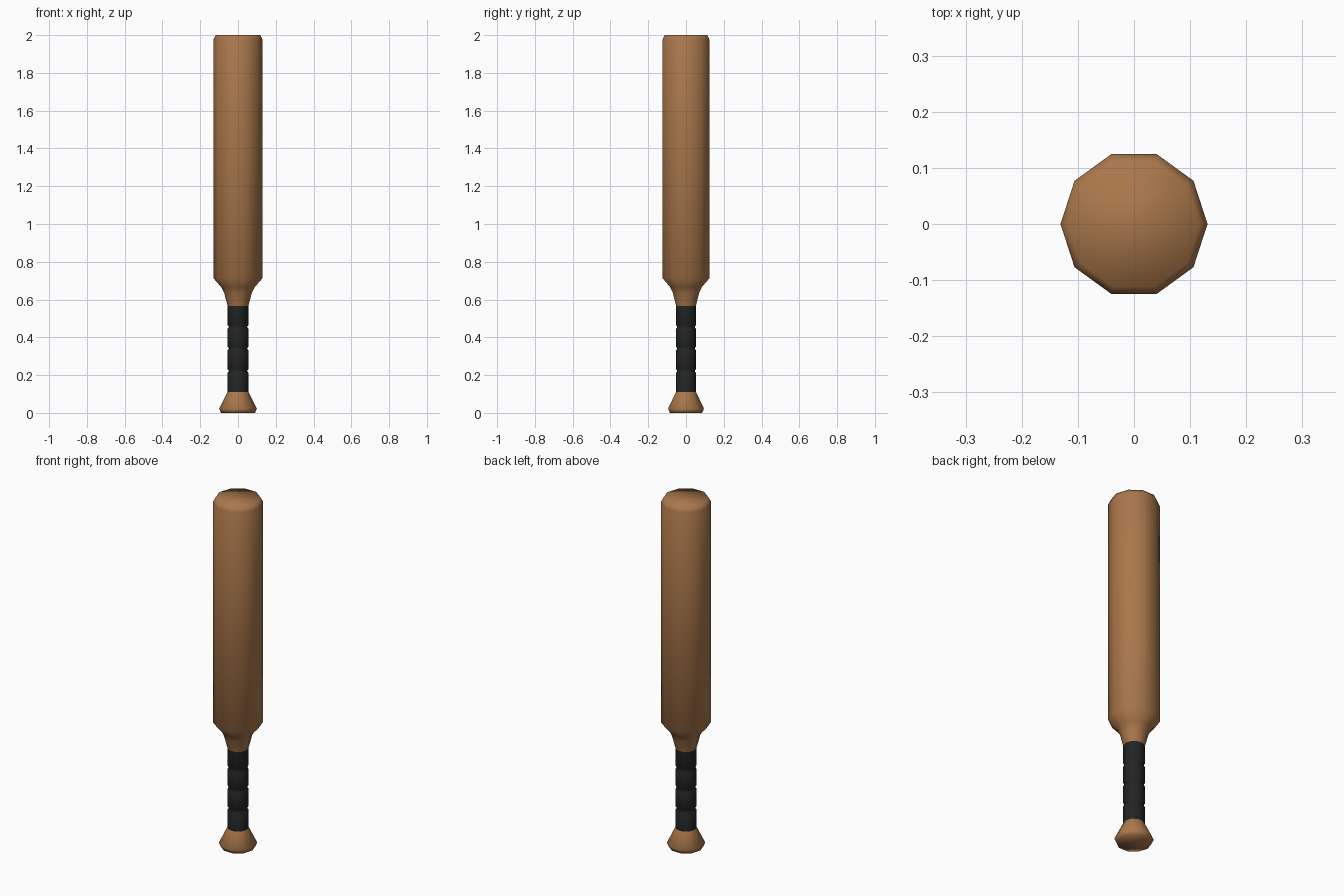
import bpy, bmesh, math

if "Cube" in bpy.data.objects:
    bpy.data.objects.remove(bpy.data.objects["Cube"])

SIDES = 10


def material(name, color):
    m = bpy.data.materials.new(name)
    m.diffuse_color = (*color, 1)
    m.use_nodes = True
    m.node_tree.nodes["Principled BSDF"].inputs["Base Color"].default_value = m.diffuse_color
    return m


wood = material("brown wood", (0.40, 0.185, 0.07))
tape = material("black grip tape", (0.016, 0.017, 0.017))


def lathe(name, profile, mat, cap_bottom=False, cap_top=False):
    """Ten-sided turned part from (radius, height) points."""
    bm = bmesh.new()
    rings = []
    for r, z in profile:
        rings.append([bm.verts.new((r * math.cos(math.tau * i / SIDES),
                                    r * math.sin(math.tau * i / SIDES), z))
                      for i in range(SIDES)])
    for a, b in zip(rings, rings[1:]):
        for i in range(SIDES):
            j = (i + 1) % SIDES
            bm.faces.new((a[i], a[j], b[j], b[i]))
    if cap_bottom:
        bm.faces.new(rings[0][::-1])
    if cap_top:
        bm.faces.new(rings[-1])
    for f in bm.faces:
        f.smooth = True
    me = bpy.data.meshes.new(name)
    bm.to_mesh(me)
    bm.free()
    me.materials.append(mat)
    ob = bpy.data.objects.new(name, me)
    bpy.context.collection.objects.link(ob)
    return ob


# flared knob at the foot of the handle
lathe("knob", [(0.09, 0.0), (0.1, 0.022), (0.056, 0.111)], wood, cap_bottom=True)

# taped grip: four bands separated by shallow grooves
grip = [(0.055, 0.111)]
for z in (0.222, 0.341, 0.455):
    grip += [(0.055, z - 0.01), (0.048, z), (0.055, z + 0.01)]
grip.append((0.055, 0.566))
lathe("grip", grip, tape)

# barrel with curved neck and chamfered end
lathe("barrel", [(0.055, 0.566), (0.073, 0.635), (0.087, 0.664), (0.131, 0.714),
                 (0.131, 1.975), (0.118, 2.0)], wood, cap_top=True)
